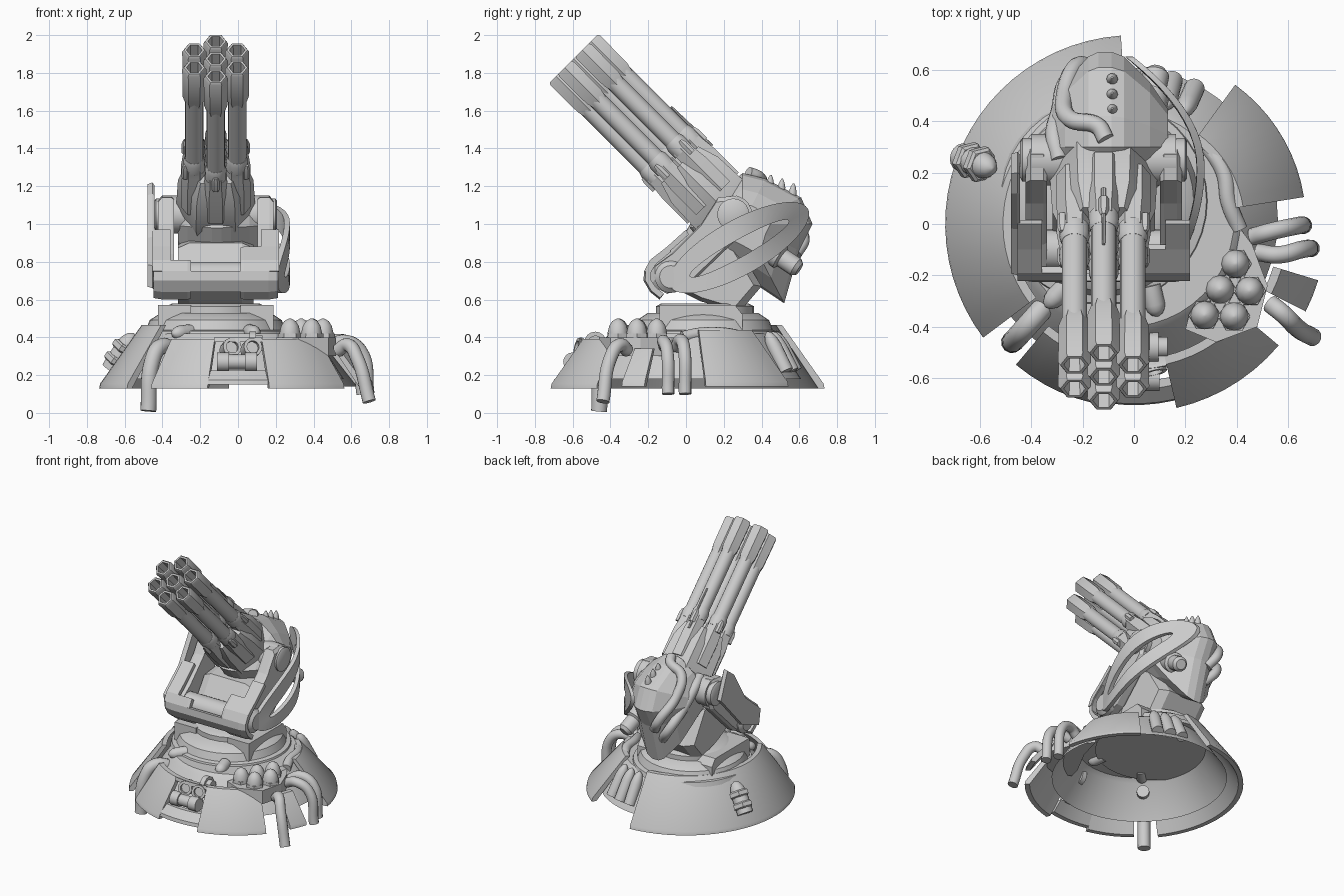
import bpy, bmesh
from math import sin, cos, pi, radians
from mathutils import Vector, Matrix

if "Cube" in bpy.data.objects:
    bpy.data.objects.remove(bpy.data.objects["Cube"])

CX = -0.118                                   # turret centre line
GUN = Matrix.Translation((CX, 0.25, 1.03)) @ Matrix.Rotation(pi / 4, 4, 'X')


def shade(ob):
    bpy.ops.object.select_all(action='DESELECT')
    ob.select_set(True)
    bpy.context.view_layer.objects.active = ob
    if ob.type == 'CURVE':
        bpy.ops.object.convert(target='MESH')
    bpy.ops.object.shade_smooth_by_angle(angle=radians(35))


def loft(name, rings, caps=(True, True), smooth=True):
    bm = bmesh.new()
    vs = [[bm.verts.new(p) for p in r] for r in rings]
    n = len(vs[0])
    for a, b in zip(vs, vs[1:]):
        for i in range(n):
            bm.faces.new((a[i], a[(i + 1) % n], b[(i + 1) % n], b[i]))
    for use, ring in zip(caps, (vs[0], vs[-1])):
        if use:
            bm.faces.new(ring)
    bmesh.ops.recalc_face_normals(bm, faces=bm.faces)
    me = bpy.data.meshes.new(name)
    bm.to_mesh(me)
    bm.free()
    ob = bpy.data.objects.new(name, me)
    bpy.context.collection.objects.link(ob)
    if smooth:
        shade(ob)


def rod(name, p0, p1, prof, n=16, caps=(True, True), mat=None):
    """Turned part along p0-p1; prof holds (fraction, radius)."""
    p0, p1 = Vector(p0), Vector(p1)
    d = p1 - p0
    q = d.to_track_quat('Z', 'Y') if (d.x or d.y) else Matrix.Identity(3).to_quaternion()
    rings = []
    for t, r in prof:
        ring = [p0 + d * t + q @ Vector((r * cos(2 * pi * i / n), r * sin(2 * pi * i / n), 0)) for i in range(n)]
        rings.append([mat @ p for p in ring] if mat else ring)
    loft(name, rings, caps)


def slab(name, prof, secs, pivot=(0, 0)):
    """Side profile (y, z) lofted across x; secs holds (x, scale)."""
    loft(name, [[(x, pivot[0] + (y - pivot[0]) * s, pivot[1] + (z - pivot[1]) * s) for y, z in prof]
                for x, s in secs], smooth=False)


def panel(name, a0, a1, r0, z0, r1, z1, th=0.022):
    """Curved skirt armour segment between two angles."""
    n = max(2, int((a1 - a0) / 5))
    rings = []
    for i in range(n + 1):
        a = radians(a0 + (a1 - a0) * i / n)
        sec = [(r0, z0), (r0 - .005, z0 + .025), (r1, z1), (r1 - th * 1.5, z1), (r0 - th * 1.5, z0)]
        rings.append([(r * cos(a), r * sin(a), z) for r, z in sec])
    loft(name, rings)


def hose(name, pts, r):
    cu = bpy.data.curves.new(name, 'CURVE')
    cu.dimensions = '3D'
    cu.bevel_depth, cu.bevel_resolution, cu.resolution_u, cu.use_fill_caps = r, 4, 8, True
    sp = cu.splines.new('BEZIER')
    sp.bezier_points.add(len(pts) - 1)
    for b, p in zip(sp.bezier_points, pts):
        b.co = p
        b.handle_left_type = b.handle_right_type = 'AUTO'
    ob = bpy.data.objects.new(name, cu)
    bpy.context.collection.objects.link(ob)
    shade(ob)


CAPSULE = [(0, .6), (0, 1), (.62, 1), (.8, .85), (.93, .55), (1, .1)]


def capsule(name, p0, p1, r, n=16):
    rod(name, p0, p1, [(t, k * r) for t, k in CAPSULE], n)


# Base: hollow inner cone and armour skirt
rod('base_cone', (-.03, .02, .18), (-.03, .02, .42), [(0, .59), (.9, .45), (1, .42)], 48, (False, True))
panel('skirt_left', 94, 217, .735, .13, .51, .465)
panel('skirt_front_left', 230, 257, .715, .13, .55, .39)
panel('skirt_front_sill', 257, 283, .705, .15, .645, .225)
panel('skirt_front_lintel', 257, 283, .57, .375, .55, .39)
panel('skirt_front_right', 283, 320, .735, .13, .56, .39)
panel('skirt_side_small', 333, 343, .75, .14, .6, .34)
panel('skirt_right_rear', 9, 54, .67, .14, .43, .44)

# Rotating collar
rod('collar_ring', (CX, .09, .4), (CX, .09, .53), [(0, .41), (.25, .4), (.3, .37), (.7, .35), (1, .29)], 40)
rod('collar_column', (CX, .1, .5), (CX, .1, .58), [(0, .26), (.8, .26), (1, .23)], 24)
for s in (-1, 1):
    slab('collar_block', [(-.14, .44), (-.14, .57), (.26, .57), (.3, .52), (.3, .44)],
         [(CX + s * .13, 1), (CX + s * .305, 1)])

# Canister tray with six-sided collars and domed canisters
tray = [(.37, .04), (.46, -.08), (.52, -.24), (.48, -.4), (.32, -.46), (.2, -.41), (.22, -.33), (.32, -.14)]
loft('canister_tray', [[(x, y, z) for x, y in tray] for z in (.3, .4)], smooth=False)
for x, y in [(.395, -.155), (.335, -.255), (.45, -.26), (.275, -.355), (.39, -.36)]:
    capsule('canister', (x, y, .3), (x, y, .5), .055, 12)
    rod('canister_collar', (x, y, .38), (x, y, .42), [(0, .064), (1, .062)], 6)

# Drain pipes and cables around the base
hose('pipe_left', [(-.33, -.3, .33), (-.41, -.39, .35), (-.455, -.44, .27), (-.475, -.46, .01)], .043)
hose('pipe_front_right', [(.53, -.31, .33), (.58, -.35, .36), (.63, -.4, .29), (.695, -.44, .06)], .036)
hose('pipe_right_a', [(.48, -.11, .35), (.56, -.12, .38), (.65, -.1, .33), (.69, -.095, .1)], .034)
hose('pipe_right_b', [(.46, -.05, .35), (.53, -.03, .385), (.62, -.01, .34), (.66, -.005, .1)], .034)
hose('pipe_tray', [(.28, .31, .4), (.35, .2, .42), (.37, .08, .42), (.41, -.02, .4)], .032)

# Canister lying on the left skirt, with hexagonal bands
a, b = Vector((-.67, .26, .23)), Vector((-.55, .215, .42))
capsule('skirt_canister', a, b, .055)
for t in (.15, .5):
    rod('skirt_canister_band', a.lerp(b, t), a.lerp(b, t + .2), [(0, .06), (.2, .072), (.8, .072), (1, .06)], 6)

# Machinery in the front window
rod('window_cylinder', (-.11, -.6, .27), (.1, -.6, .27), [(0, .05), (.3, .05), (.3, .04), (.7, .04), (.7, .05), (1, .05)])
for x in (-.05, .06):
    rod('window_wheel', (x, -.5, .33), (x + .02, -.58, .35), [(0, .05), (1, .05), (1, .033), (.7, .033)], 14)
rod('front_valve', (.06, -.48, .37), (.13, -.48, .37), [(0, .06), (.5, .06), (.5, .04), (1, .04)])
for x, y in [(.08, -.3), (-.3, -.27)]:
    capsule('collar_plug', (x * .8, y * .8, .43), (x * 1.15, y * 1.2, .42), .04)

# Rear capsules between the skirt panels
for k in (66, 75, 84):
    c, s = cos(radians(k)), sin(radians(k))
    capsule('rear_capsule', (.58 * c, .58 * s, .22), (.47 * c, .47 * s, .43), .04)

# Yoke: pedestal, hinge, side arms
slab('yoke_pedestal', [(-.1, .68), (.08, .59), (.28, .53), (.4, .67), (.25, .92), (.05, .9)],
     [(CX - .2, .85), (CX - .14, 1), (CX + .14, 1), (CX + .2, .85)], (.12, .72))
rod('yoke_hinge', (CX - .31, -.1, .72), (CX + .31, -.1, .72), [(0, .06), (.03, .08), (.97, .08), (1, .06)], 20)
arm = [(.33, 1.08), (.27, 1.15), (.17, 1.14), (.08, 1.0), (-.08, .84), (-.19, .76), (-.19, .68), (-.1, .63), (.02, .68), (.3, .95)]
for s in (-1, 1):
    slab('yoke_arm', arm, [(CX + s * k, f) for k, f in ((.22, .95), (.235, 1), (.285, 1), (.305, .9))], (.07, .9))
    rod('pivot_drum', (CX + s * .15, .25, 1.05), (CX + s * .325, .25, 1.05), [(0, .1), (.75, .1), (.75, .085), (.95, .085), (1, .07)], 20)
    rod('hinge_cap', (CX + s * .28, -.08, .72), (CX + s * .335, -.08, .72), [(0, .085), (.6, .085), (1, .06)], 20)
slab('left_arm_guard', [(.28, 1.02), (.2, 1.22), (.12, 1.16), (-.02, .93), (-.2, .78), (-.18, .66), (.02, .74)],
     [(CX - .325, .95), (CX - .335, 1), (CX - .36, .97)], (.05, .92))

# Curved front shields: low wraps around the hinge, narrow flanks above
outer = [(0, .97), (-.1, .88), (-.19, .81), (-.222, .75), (-.225, .7), (-.19, .64), (-.14, .6)]
inner = [(-.12, .625), (-.165, .66), (-.195, .705), (-.192, .745), (-.165, .79), (-.08, .86), (.015, .945)]
for s, k in ((-1, 2), (1, 1)):
    slab('front_shield', outer[k:] + inner[:7 - k],
         [(CX + s * .13, .96), (CX + s * .15, 1), (CX + s * .28, 1), (CX + s * .33, .94)], (-.08, .74))
    slab('shield_flank', outer[:4] + inner[3:], [(CX + s * .24, 1), (CX + s * .335, 1)])
slab('front_shield_middle', outer[3:6] + inner[1:4], [(CX - .15, 1), (CX + .15, 1)])

# Faceted head with crest spikes
head = [(.02, .98), (.12, 1.12), (.3, 1.27), (.42, 1.24), (.61, 1.14), (.67, 1.0), (.6, .86), (.52, .58), (.37, .68), (.18, .78)]
slab('head', head, [(CX + h, f) for h, f in
                    ((-.2, .4), (-.15, .68), (-.06, .95), (-.02, 1), (.03, 1), (.08, .95), (.18, .68), (.25, .4))], (.3, 1.0))
for y, z in [(.45, 1.26), (.51, 1.24), (.57, 1.215)]:
    rod('crest_spike', (-.085, y - .01, z - .09), (-.085, y, z), [(0, .024), (.5, .022), (.8, .014), (1, .004)], 10)
rod('rear_knob', (.05, .42, .88), (.09, .6, .76), [(0, .07), (.45, .07), (.5, .052), (.9, .052), (1, .035)], 16)
hose('head_hose_upper', [(-.15, .58, .84), (-.21, .62, .93), (-.27, .5, 1.08), (-.25, .41, 1.2), (-.14, .38, 1.25), (-.11, .33, 1.27)], .034)
hose('head_hose_lower', [(-.17, .52, .75), (-.25, .56, .85), (-.29, .44, .98), (-.31, .34, 1.1), (-.29, .25, 1.14)], .034)

# Curved lens-shaped guard on the right side
rings, N = [], 48
for i in range(N):
    t = 2 * pi * i / N
    ring = []
    for a, b, off, dx in ((.42, .145, 0, 0), (.3, .045, -.005, 0), (.3, .045, -.005, -.03), (.42, .145, 0, -.03)):
        p, q = a * cos(t), b * sin(t) + off
        y, z = .28 + p * .87 - q * .49, .875 + p * .49 + q * .87
        ring.append((.275 - 1.5 * max(0, y - .22) ** 2 - .7 * min(0, y - .22) ** 2 + dx, y, z))
    rings.append(ring)
loft('side_guard', rings + rings[:1], (False, False))

# Gun receiver
rod('receiver', (0, 0, -.05), (0, 0, .4), [(0, .17), (.3, .21), (.75, .2), (1, .16)], 6, mat=GUN)

# Seven barrels: centre plus hexagonal ring
spots = [(0, 0)] + [(.131 * sin(k * pi / 3), .131 * cos(k * pi / 3)) for k in range(6)]
for k, (x, y) in enumerate(spots):
    for name, z0, z1, prof, n in (
            ('barrel_socket', .15, .46, [(0, .07), (.6, .07), (.85, .06), (1, .06)], 6),
            ('barrel_clamp', .44, .52, [(0, .058), (.7, .058), (1, .05)], 16),
            ('barrel', .4, 1.05, [(0, .049), (1, .049)], 16),
            ('muzzle', .93, 1.195, [(0, .048), (.18, .062), (.95, .064), (1, .055), (1, .042), (.6, .038)], 6)):
        rod(name, (x, y, z0), (x, y, z1), prof, n, mat=GUN)
    if k:
        f = 1.42
        rod('clamp_lug', (x * f, y * f, .4), (x * f, y * f, .49), [(0, .02), (.7, .02), (1, .012)], 6, mat=GUN)
rod('top_rail', (0, .19, .35), (0, .185, .65), [(0, .01), (1, .006)], 8, mat=GUN)
